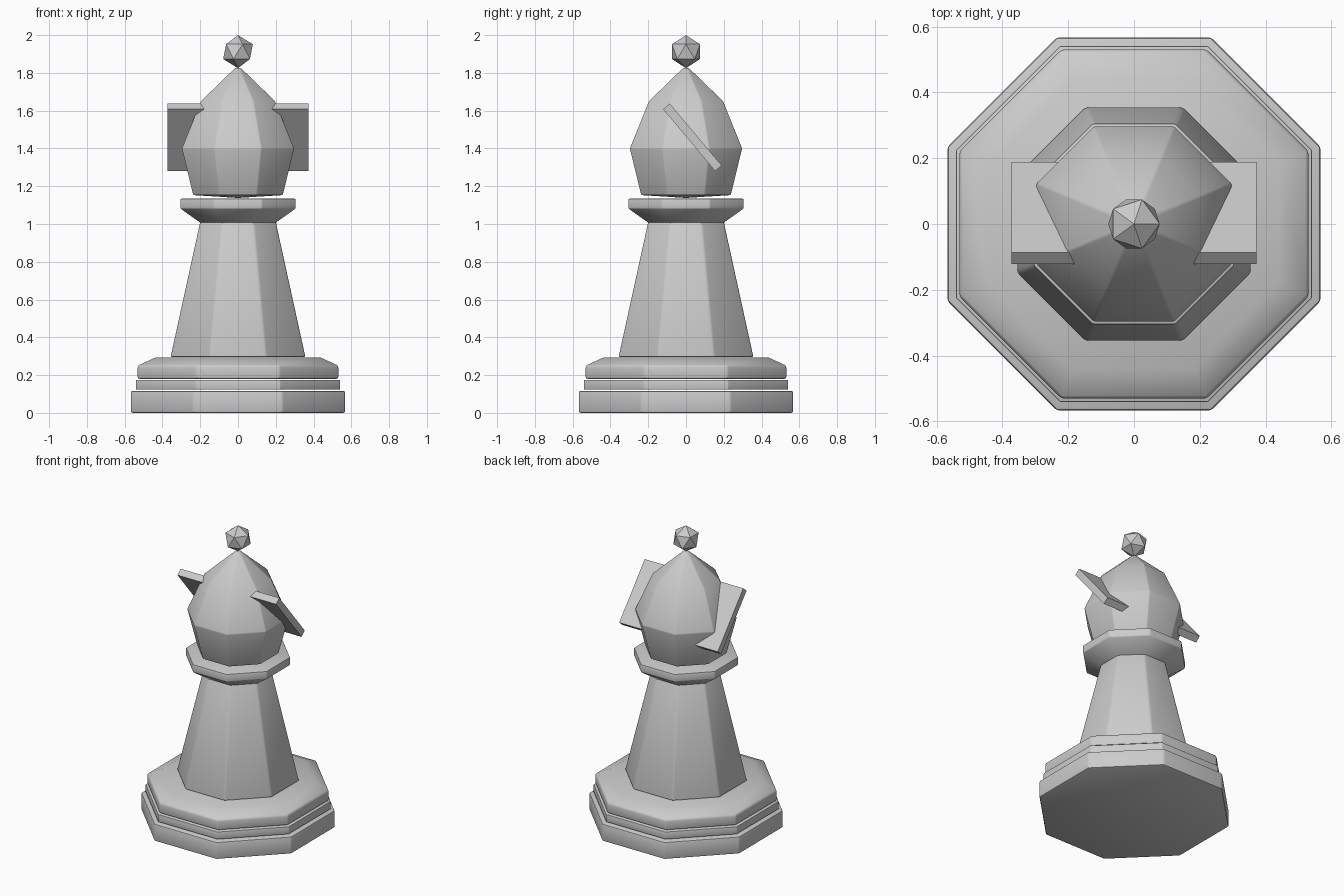
import bpy, bmesh, math

if "Cube" in bpy.data.objects:
    bpy.data.objects.remove(bpy.data.objects["Cube"])

SIDES = 8
CORNER = 1 / math.cos(math.pi / SIDES)   # flat-to-centre distance -> corner radius


def turned(name, profile, bevel=0.01):
    """Octagonal turned part from (flat radius, z) points; radius 0 makes a pole."""
    bm = bmesh.new()
    rings = []
    for r, z in profile:
        if r == 0:
            rings.append([bm.verts.new((0, 0, z))])
        else:
            angles = [2 * math.pi * (i + 0.5) / SIDES for i in range(SIDES)]
            rings.append([bm.verts.new((r * CORNER * math.cos(a), r * CORNER * math.sin(a), z))
                          for a in angles])
    for low, high in zip(rings, rings[1:]):
        for i in range(SIDES):
            j = (i + 1) % SIDES
            quad = [low[i % len(low)], low[j % len(low)], high[j % len(high)], high[i % len(high)]]
            bm.faces.new(list(dict.fromkeys(quad)))
    for ring in (rings[0], rings[-1]):
        if len(ring) > 1:
            bm.faces.new(ring)
    bmesh.ops.recalc_face_normals(bm, faces=bm.faces[:])
    # soften the corners, leaving edges that meet at a pole alone
    edges = [e for e in bm.edges if e.calc_face_angle(0) > math.radians(30)
             and all(v.co.xy.length > 1e-4 for v in e.verts)]
    bmesh.ops.bevel(bm, geom=edges, offset=bevel, segments=2, profile=0.5,
                    affect='EDGES', clamp_overlap=True)
    mesh = bpy.data.meshes.new(name)
    bm.to_mesh(mesh)
    bm.free()
    obj = bpy.data.objects.new(name, mesh)
    bpy.context.collection.objects.link(obj)
    bpy.ops.object.select_all(action='DESELECT')
    obj.select_set(True)
    bpy.context.view_layer.objects.active = obj
    bpy.ops.object.shade_smooth_by_angle(angle=math.radians(30))
    return obj


# Stepped foot
turned("foot_slab", [(0.567, 0), (0.567, 0.117)])
turned("foot_ring", [(0.541, 0.124), (0.541, 0.175)], 0.003)
turned("foot_cap", [(0.531, 0.18), (0.531, 0.25), (0.44, 0.292)])

# Tapered stem and collar
turned("stem", [(0.357, 0.295), (0.198, 1.02)])
turned("collar", [(0.19, 1.0), (0.305, 1.082), (0.305, 1.134)], 0.006)

# Faceted head, underside dips slightly at the centre
turned("head", [(0, 1.138), (0.237, 1.153), (0.297, 1.40), (0.196, 1.65), (0.016, 1.825)], 0.005)

# Slanted plate through the head
bpy.ops.mesh.primitive_cube_add(size=1, location=(0, 0.034, 1.459),
                                rotation=(math.radians(-50), 0, 0))
plate = bpy.context.object
plate.name = "slanted_plate"
plate.scale = (0.744, 0.428, 0.046)

# Finial
bpy.ops.mesh.primitive_ico_sphere_add(subdivisions=1, radius=0.0875, location=(0, 0, 1.9125))
bpy.context.object.name = "finial"
